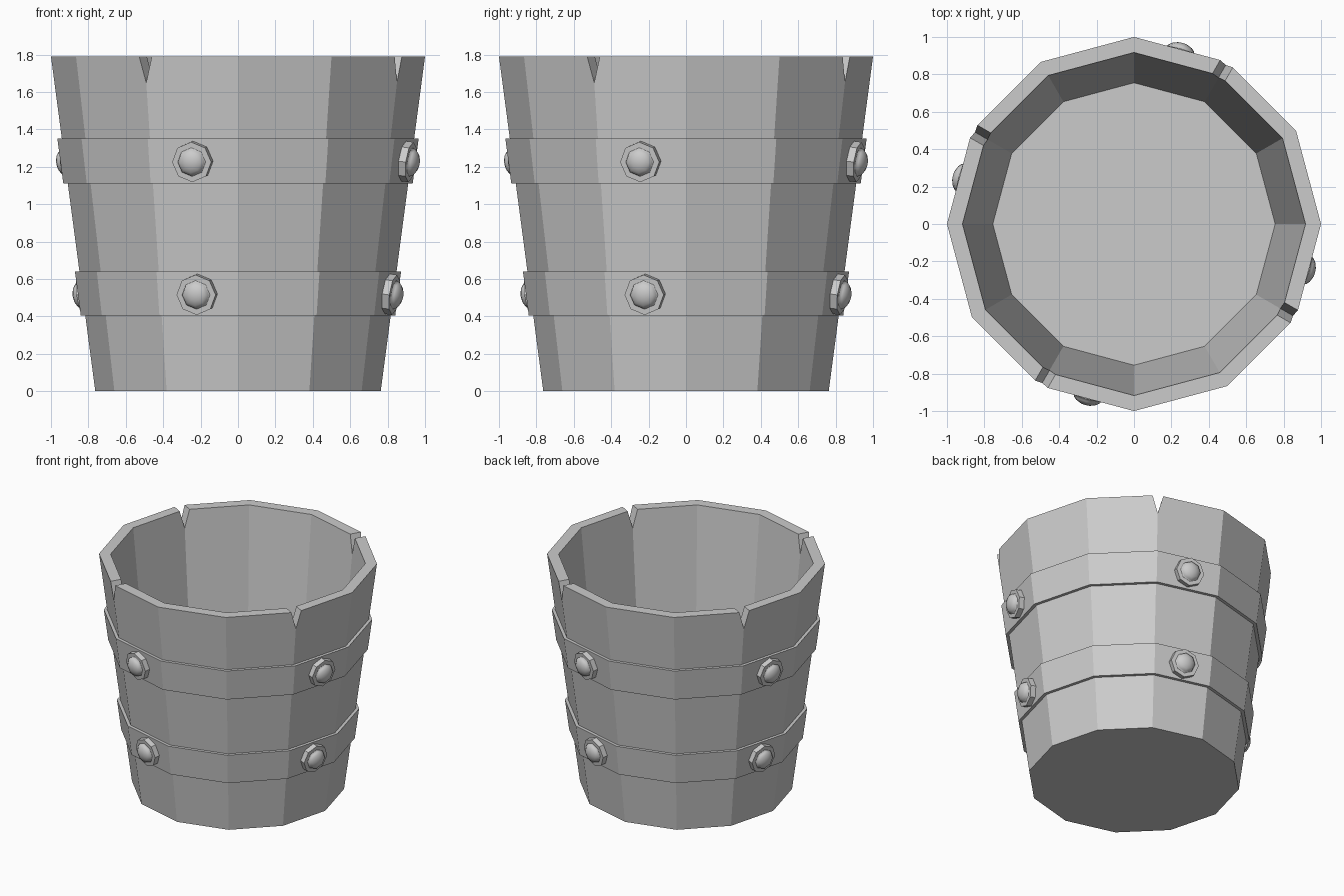
import bpy, bmesh
from math import sin, cos, tau, radians, atan
from mathutils import Matrix, Vector

if "Cube" in bpy.data.objects:
    bpy.data.objects.remove(bpy.data.objects["Cube"])

SIDES, HEIGHT, R0, R1 = 12, 1.79, 0.763, 1.0
SLOPE = (R1 - R0) / HEIGHT
APOTHEM = cos(radians(15))


def wall(z):
    return R0 + SLOPE * z


def make(name, bm):
    bmesh.ops.recalc_face_normals(bm, faces=bm.faces)
    me = bpy.data.meshes.new(name)
    bm.to_mesh(me)
    bm.free()
    ob = bpy.data.objects.new(name, me)
    bpy.context.collection.objects.link(ob)
    return ob


def lathe(name, profile, closed=False):
    """Spin an (r, z) profile into a flat-sided ring; open ends are capped."""
    bm = bmesh.new()
    rings = [[bm.verts.new((r * cos(tau * i / SIDES), r * sin(tau * i / SIDES), z))
              for i in range(SIDES)] for r, z in profile]
    pairs = list(zip(rings, rings[1:]))
    if closed:
        pairs.append((rings[-1], rings[0]))
    else:
        bm.faces.new(rings[0])
        bm.faces.new(rings[-1])
    for a, b in pairs:
        for i in range(SIDES):
            j = (i + 1) % SIDES
            bm.faces.new((a[i], a[j], b[j], b[i]))
    return make(name, bm)


# Bucket body: tapered outside, rim, inside wall and floor
bucket = lathe("bucket_body", [(R0, 0), (R1, HEIGHT), (0.917, HEIGHT), (0.755, 0.1)])

# V-shaped notches in the rim, cut with four radial wedges
bm = bmesh.new()
for a in (60, 150, 240, 330):
    rot = Matrix.Rotation(radians(a), 3, 'Z')
    ends = [[bm.verts.new(rot @ Vector((x, y, z))) for y, z in
             ((-0.053, HEIGHT + 0.05), (0.053, HEIGHT + 0.05), (0, 1.65))] for x in (0.75, 1.15)]
    bm.faces.new(ends[0])
    bm.faces.new(ends[1])
    for i in range(3):
        j = (i + 1) % 3
        bm.faces.new((ends[0][i], ends[0][j], ends[1][j], ends[1][i]))
cutter = make("notch_cutter", bm)
cutter.hide_render = True
cutter.hide_viewport = True
cut = bucket.modifiers.new("notches", 'BOOLEAN')
cut.operation = 'DIFFERENCE'
cut.solver = 'EXACT'
cut.object = cutter

# Hoops around the body, each with four domed rivets
LIFT = 0.024
for label, z0, z1, zr in (("lower", 0.405, 0.64, 0.52), ("upper", 1.11, 1.35, 1.23)):
    lathe(label + "_hoop", [(wall(z0) - 0.02, z0), (wall(z0) + LIFT, z0),
                            (wall(z1) + LIFT, z1), (wall(z1) - 0.02, z1)], closed=True)
    for n, a in enumerate((75, 165, 255, 345)):
        # local z points out of the hoop face, local x points up the wall
        place = (Matrix.Rotation(radians(a), 4, 'Z')
                 @ Matrix.Translation(((wall(zr) + LIFT) * APOTHEM, 0, zr))
                 @ Matrix.Rotation(radians(90) + atan(SLOPE * APOTHEM), 4, 'Y'))
        # Octagonal washer
        bm = bmesh.new()
        bmesh.ops.create_cone(bm, cap_ends=True, segments=8, radius1=0.108, radius2=0.108,
                              depth=0.05, matrix=Matrix.Translation((0, 0, 0.015)))
        make(f"{label}_washer_{n}", bm).matrix_world = place
        # Smooth dome
        bm = bmesh.new()
        bmesh.ops.create_uvsphere(bm, u_segments=8, v_segments=8, radius=0.078)
        bmesh.ops.bisect_plane(bm, geom=bm.verts[:] + bm.edges[:] + bm.faces[:],
                               plane_co=(0, 0, 0), plane_no=(0, 0, -1), clear_outer=True)
        bmesh.ops.scale(bm, vec=(1, 1, 0.6), verts=bm.verts)
        bmesh.ops.translate(bm, vec=(0, 0, 0.038), verts=bm.verts)
        for f in bm.faces:
            f.smooth = True
        make(f"{label}_rivet_dome_{n}", bm).matrix_world = place
